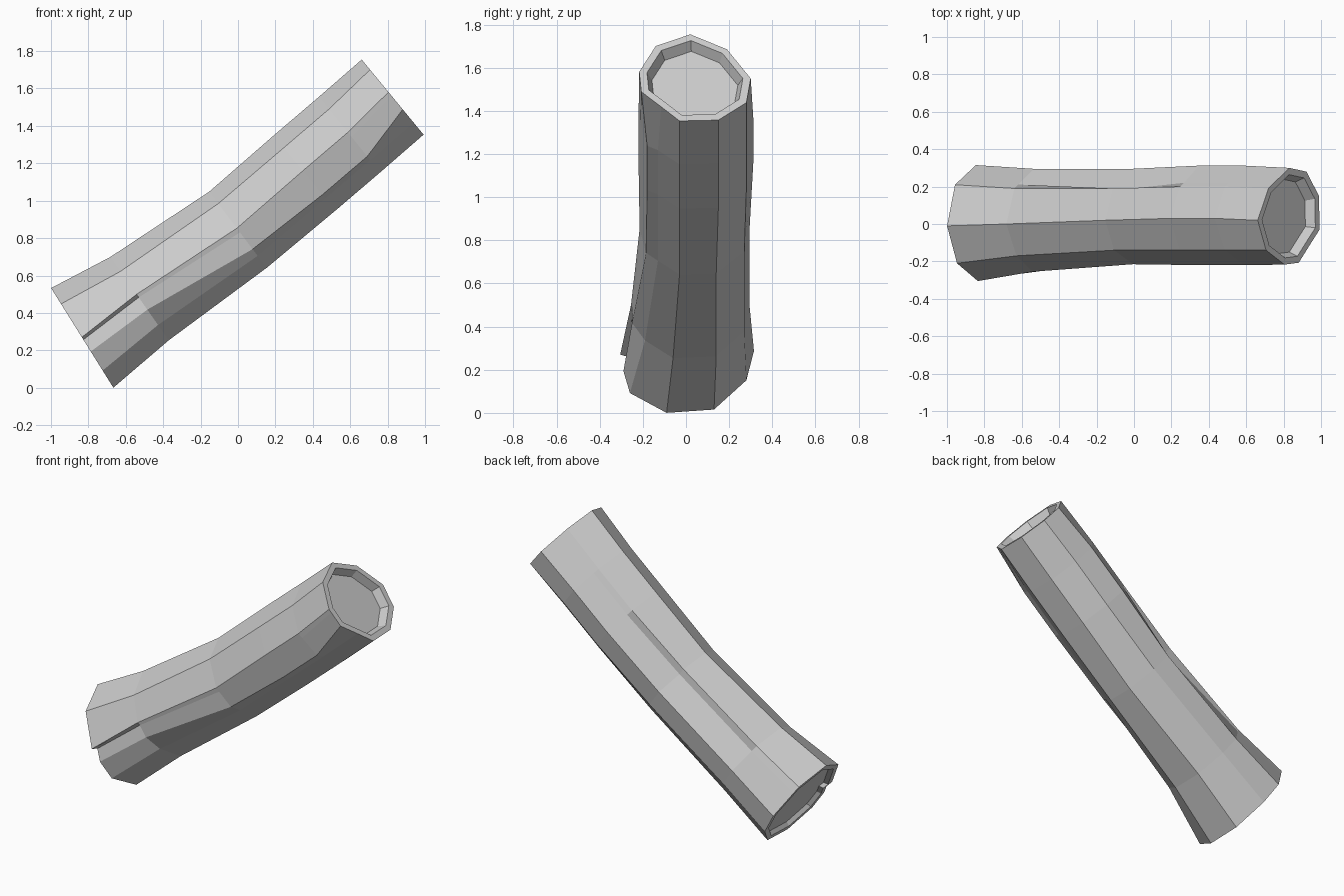
import bpy, bmesh
from mathutils import Vector
from math import cos, sin, radians

if "Cube" in bpy.data.objects:
    bpy.data.objects.remove(bpy.data.objects["Cube"])

# Outline shared by two stations of the upper trunk
UPPER = [(.03, .265), (-.14, .18), (-.22, .02), (-.18, -.145), (-.13, -.17),
         (-.03, -.255), (.15, -.25), (.28, -.13), (.312, .02), (.2, .18)]

# Each station: centre x, centre z, tilt of the trunk, groove depths, outline as (y, height across trunk)
STATIONS = [
    (-0.835, 0.27, 32, 0.86, 1.00, [(-.01, .31), (-.21, .21), (-.305, .0), (-.29, -.09), (-.26, -.21),
                                    (-.09, -.318), (.13, -.30), (.28, -.14), (.315, .02), (.21, .23)]),
    (-0.525, .475, 35, 0.98, 1.00, [(0, .274), (-.17, .18), (-.255, .03), (-.25, -.07), (-.19, -.17),
                                    (-.06, -.27), (.14, -.26), (.27, -.12), (.295, .02), (.19, .2)]),
    (0.0, .845, 37, 1.00, 0.86, [(.02, .255), (-.14, .175), (-.215, .01), (-.185, -.13), (-.13, -.175),
                                 (-.03, -.255), (.14, -.25), (.27, -.12), (.295, .02), (.19, .19)]),
    (0.36, 1.145, 39, 1.00, 0.99, UPPER),
    (0.60, 1.35, 39, 1.00, 1.00, UPPER),
    (0.83, 1.55, 39.5, 1.00, 1.00, [(.02, .265), (-.14, .195), (-.217, .04), (-.207, -.08), (-.115, -.17),
                                    (-.03, -.255), (.15, -.25), (.28, -.145), (.30, 0), (.19, .175)]),
]
bm = bmesh.new()


def outline(station):
    """Outline with the two bark grooves inserted."""
    pts = [Vector(p) for p in station[5]]
    groove_a = pts[2].lerp(pts[3], 0.2) * station[3]
    groove_b = pts[9].lerp(pts[8], 0.2) * station[4]
    return pts[:3] + [groove_a] + pts[3:9] + [groove_b] + pts[9:]


def ring(station, scale=1.0, shift=0.0):
    x, z, a = station[0], station[1], radians(station[2])
    x, z = x + shift * cos(a), z + shift * sin(a)
    mid = Vector((0.04, 0.0))
    verts = []
    for p in outline(station):
        q = mid + (p - mid) * scale
        verts.append(bm.verts.new((x - q.y * sin(a), q.x, z + q.y * cos(a))))
    return verts


# Start recess, trunk, end recess as one chain of rings
first, last = STATIONS[0], STATIONS[-1]
chain = [ring(first, 0.83, 0.025), ring(first, 0.88)]
chain += [ring(s) for s in STATIONS]
chain += [ring(last, 0.86), ring(last, 0.77, -0.05)]
for r0, r1 in zip(chain, chain[1:]):
    n = len(r0)
    for i in range(n):
        j = (i + 1) % n
        bm.faces.new((r0[i], r0[j], r1[j], r1[i]))
bm.faces.new(chain[0])
bm.faces.new(chain[-1])
bmesh.ops.recalc_face_normals(bm, faces=bm.faces[:])

mesh = bpy.data.meshes.new("hollow_log")
bm.to_mesh(mesh)
bm.free()
log = bpy.data.objects.new("hollow_log", mesh)
bpy.context.collection.objects.link(log)
